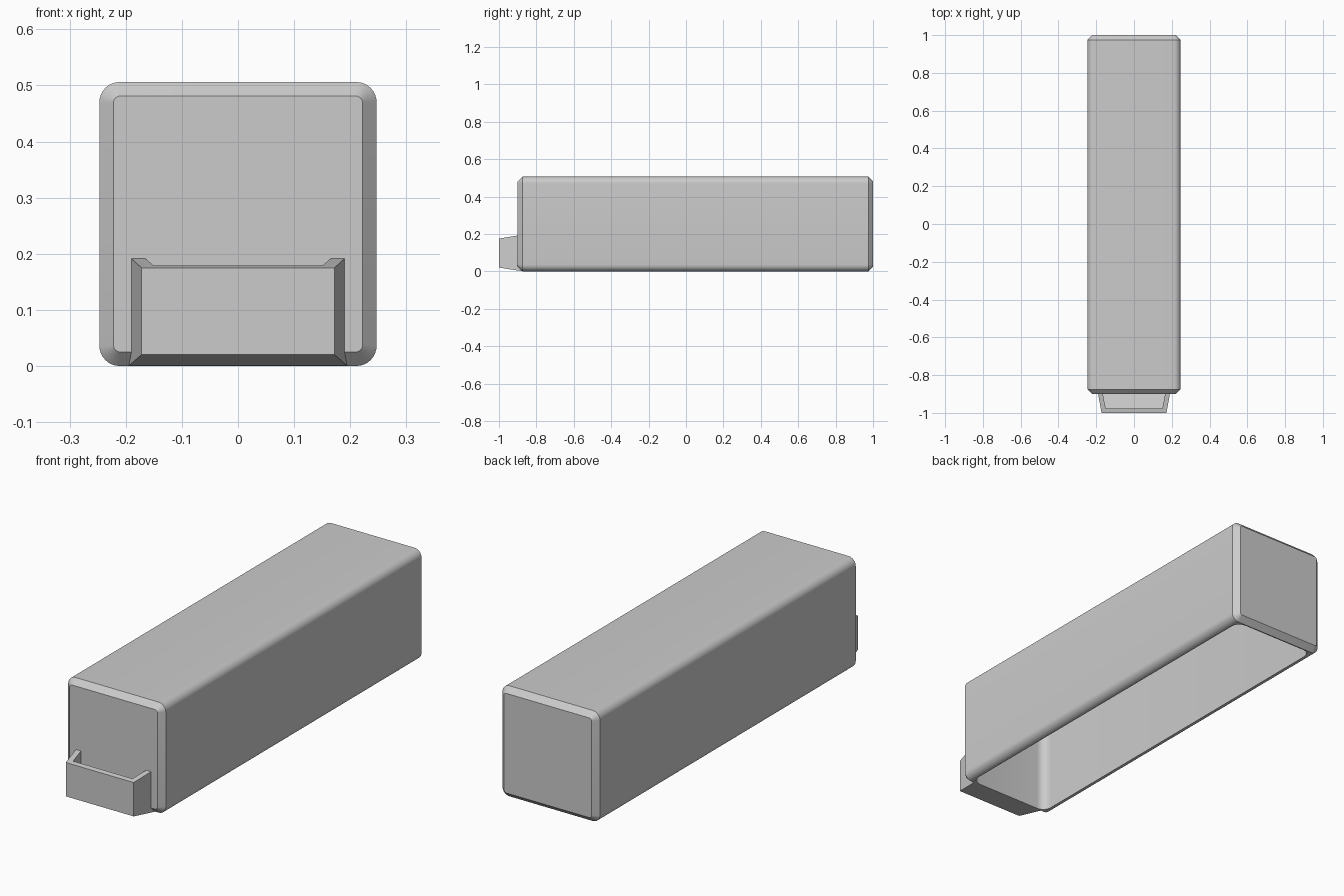
import bpy, bmesh, math

cube = bpy.data.objects.get("Cube")
if cube:
    bpy.data.objects.remove(cube, do_unlink=True)

grey = bpy.data.materials.new("light grey")
grey.use_nodes = True
COLOUR = (0.6, 0.6, 0.6, 1)
grey.diffuse_color = COLOUR
grey.node_tree.nodes["Principled BSDF"].inputs["Base Color"].default_value = COLOUR


def rounded_rect(a0, a1, b0, b1, r, steps=8):
    """Corner-rounded rectangle as a list of 2D points."""
    pts = []
    corners = [(a1 - r, b1 - r), (a0 + r, b1 - r), (a0 + r, b0 + r), (a1 - r, b0 + r)]
    for i, (a, b) in enumerate(corners):
        for k in range(steps + 1):
            t = math.pi / 2 * (i + k / steps)
            pts.append((a + r * math.cos(t), b + r * math.sin(t)))
    return pts


def rect(half, low, high):
    return [(half, high), (-half, high), (-half, low), (half, low)]


def loft(name, sections):
    """Closed solid skinned through matching rings of 3D points."""
    bm = bmesh.new()
    rings = [[bm.verts.new(p) for p in s] for s in sections]
    n = len(rings[0])
    for a, b in zip(rings, rings[1:]):
        for i in range(n):
            j = (i + 1) % n
            bm.faces.new((a[i], a[j], b[j], b[i]))
    bm.faces.new(rings[0])
    bm.faces.new(rings[-1])
    bmesh.ops.recalc_face_normals(bm, faces=bm.faces)
    mesh = bpy.data.meshes.new(name)
    bm.to_mesh(mesh)
    bm.free()
    mesh.materials.append(grey)
    obj = bpy.data.objects.new(name, mesh)
    bpy.context.collection.objects.link(obj)
    return obj


def along_y(profile, y):
    return [(x, y, z) for x, z in profile]


def carve(obj, cutter):
    """Subtract the cutter, then remove it."""
    cutter.hide_render = True
    mod = obj.modifiers.new("hollow", "BOOLEAN")
    mod.operation = "DIFFERENCE"
    mod.solver = "EXACT"
    mod.object = cutter
    bpy.ops.object.select_all(action="DESELECT")
    bpy.context.view_layer.objects.active = obj
    obj.select_set(True)
    bpy.ops.object.modifier_apply(modifier=mod.name)
    bpy.data.objects.remove(cutter, do_unlink=True)
    bpy.ops.object.shade_smooth_by_angle(angle=math.radians(30))


# Long case: rounded long edges, flat chamfers at both ends
HALF, TOP, FRONT, BACK, CH = 0.247, 0.506, -0.9, 1.0, 0.025
full = rounded_rect(-HALF, HALF, 0, TOP, 0.036)
end = rounded_rect(-HALF + CH, HALF - CH, CH, TOP - CH, 0.012)
case = loft("case", [along_y(end, FRONT), along_y(full, FRONT + CH),
                     along_y(full, BACK - CH), along_y(end, BACK)])

# Open underside with rounded upright corners
plan = rounded_rect(-0.21, 0.21, FRONT + 0.03, BACK - 0.03, 0.042)
cavity = loft("case_cavity", [[(x, y, z) for x, y in plan] for z in (-0.1, TOP - 0.03)])
carve(case, cavity)

# Flared front tray, open at the top
tray = loft("front_tray", [along_y(rect(0.172, 0.02, 0.175), -1.0),
                           along_y(rect(0.195, 0.0, 0.196), -0.872)])
pocket = loft("tray_pocket", [along_y(rect(0.15, 0.045, 0.4), -0.978),
                              along_y(rect(0.165, 0.03, 0.4), -0.9)])
carve(tray, pocket)
